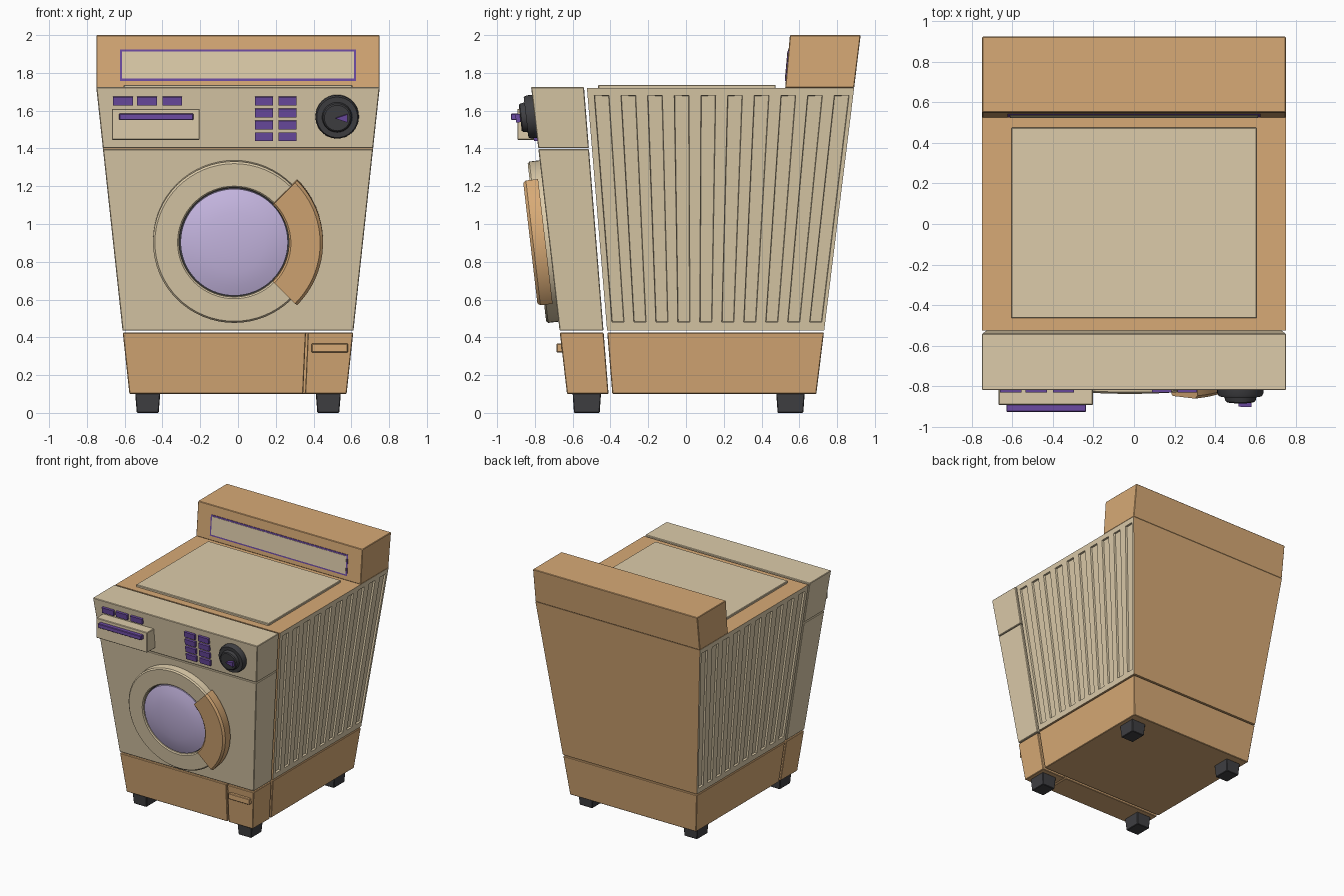
import bpy, bmesh
from math import sin, cos, pi, radians
from mathutils import Matrix, Vector

if "Cube" in bpy.data.objects:
    bpy.data.objects.remove(bpy.data.objects["Cube"])


def material(name, rgb):
    m = bpy.data.materials.new(name)
    m.diffuse_color = (*rgb, 1)
    m.use_nodes = True
    m.node_tree.nodes["Principled BSDF"].inputs["Base Color"].default_value = m.diffuse_color
    return m


BEIGE = material("beige", (0.72, 0.60, 0.40))
TAN = material("tan", (0.68, 0.40, 0.18))
PURPLE = material("purple", (0.15, 0.07, 0.36))
LILAC = material("lilac", (0.60, 0.50, 0.80))
DARK = material("dark", (0.05, 0.05, 0.055))


# Tapered outline of the machine as functions of height
def half(z): return 0.575 + 0.108 * (z - 0.1)
def neg(z): return -half(z)
def front(z): return -0.63 - 0.117 * (z - 0.1)
def front_back(z): return -0.41 - 0.080 * (z - 0.1)
def main_front(z): return -0.39 - 0.083 * (z - 0.1)
def back(z): return 0.69 + 0.1235 * (z - 0.1)


def finish(name, bm, mat, smooth=False, bevel=0):
    me = bpy.data.meshes.new(name)
    bm.to_mesh(me)
    bm.free()
    ob = bpy.data.objects.new(name, me)
    bpy.context.collection.objects.link(ob)
    me.materials.append(mat)
    if bevel:
        b = ob.modifiers.new("bevel", 'BEVEL')
        b.width, b.segments = bevel, 1
    if smooth:
        bpy.ops.object.select_all(action='DESELECT')
        bpy.context.view_layer.objects.active = ob
        ob.select_set(True)
        bpy.ops.object.shade_smooth_by_angle(angle=radians(35))
    return ob


def block(name, mat, z0, z1, x0, x1, y0, y1, bevel=0.004, no_sides=False):
    """Six-sided block; each side limit is a number or a function of z."""
    def at(v, z): return v(z) if callable(v) else v
    bm = bmesh.new()
    bot, top = [[bm.verts.new((at(x, z), at(y, z), z))
                 for x, y in ((x0, y0), (x1, y0), (x1, y1), (x0, y1))] for z in (z0, z1)]
    bm.faces.new(bot[::-1])
    bm.faces.new(top)
    for i in range(4):
        if no_sides and i in (1, 3):
            continue
        j = (i + 1) % 4
        bm.faces.new((bot[i], bot[j], top[j], top[i]))
    return finish(name, bm, mat, bevel=bevel)


def on_front(ob, x, z):
    """Lay an object on the slanted front: local Z points outward."""
    up = Vector((0, -0.117, 1)).normalized()
    out = Vector((1, 0, 0)).cross(up)
    m = Matrix((Vector((1, 0, 0)), up, out)).transposed().to_4x4()
    ob.matrix_world = Matrix.Translation((x, front(z), z)) @ m


def lathe(name, mat, profile, x, z, n=64, a0=0, a1=2 * pi):
    """Revolve a (radius, height) profile and place it on the front."""
    full = a1 - a0 > 6.28
    closed = profile[0][0] > 0
    bm = bmesh.new()
    rings = []
    for i in range(n if full else n + 1):
        a = a0 + (a1 - a0) * i / n
        rings.append([bm.verts.new((r * cos(a), r * sin(a), h)) for r, h in profile])
    m = len(profile)
    for i in range(n):
        p, q = rings[i], rings[(i + 1) % len(rings)]
        for k in range(m if closed else m - 1):
            l = (k + 1) % m
            bm.faces.new((p[k], q[k], q[l], p[l]))
    if not full:
        bm.faces.new(rings[0])
        bm.faces.new(rings[-1][::-1])
    bmesh.ops.remove_doubles(bm, verts=bm.verts, dist=1e-5)
    bmesh.ops.recalc_face_normals(bm, faces=bm.faces)
    ob = finish(name, bm, mat, smooth=True)
    on_front(ob, x, z)


def front_prism(name, mat, pts, x, z, d0, d1):
    """Extrude a flat outline outward from the front."""
    bm = bmesh.new()
    f = bm.faces.new([bm.verts.new((px, py, d0)) for px, py in pts])
    ext = bmesh.ops.extrude_face_region(bm, geom=[f])["geom"]
    bmesh.ops.translate(bm, vec=(0, 0, d1 - d0),
                        verts=[v for v in ext if isinstance(v, bmesh.types.BMVert)])
    bmesh.ops.recalc_face_normals(bm, faces=bm.faces)
    on_front(finish(name, bm, mat), x, z)


def side_panel(name, s):
    """Cabinet side with ten recessed tapering slots."""
    us = [0] + [c + d for c in [0.053 + i * 0.1004 for i in range(10)]
                for d in (-0.028, 0.028)] + [1]
    z0, z1 = 0.435, 1.72
    bm = bmesh.new()
    rows = []
    for v in (0, 0.035, 0.969, 1):
        z = z0 + (z1 - z0) * v
        rows.append([bm.verts.new((s * half(z), main_front(z) + u * (back(z) - main_front(z)), z))
                     for u in us])
    slots = []
    for r in range(3):
        for c in range(len(us) - 1):
            q = [rows[r][c], rows[r][c + 1], rows[r + 1][c + 1], rows[r + 1][c]]
            f = bm.faces.new(q if s > 0 else q[::-1])
            if r == 1 and c % 2:
                slots.append(f)
    bm.normal_update()
    bmesh.ops.inset_individual(bm, faces=slots, thickness=0.004, depth=-0.015)
    finish(name, bm, BEIGE)


# Main cabinet, slotted sides, lid
block("cabinet", TAN, 0.435, 1.72, neg, half, main_front, back, bevel=0, no_sides=True)
side_panel("right_side_panel", 1)
side_panel("left_side_panel", -1)
block("top_lid", BEIGE, 1.715, 1.737, -0.605, 0.605, -0.465, 0.475)

# Rear console with framed window
def console_front(z): return 0.525 + 0.09 * (z - 1.72)
block("rear_console", TAN, 1.72, 2.0, -0.75, 0.75, console_front, back)
block("console_window_frame", PURPLE, 1.757, 1.925, -0.625, 0.625,
      lambda z: console_front(z) - 0.004, lambda z: console_front(z) + 0.01, bevel=0)
block("console_window", BEIGE, 1.769, 1.913, -0.613, 0.613,
      lambda z: console_front(z) - 0.006, lambda z: console_front(z) + 0.01, bevel=0)

# Front panels
block("front_panel", BEIGE, 0.435, 1.396, neg, half, front, front_back)
block("control_panel", BEIGE, 1.402, 1.725, neg, half, front, front_back)

# Base and service flap
def split(z): return 0.345 + 0.045 * (z - 0.1)
block("base_rear", TAN, 0.1, 0.425, neg, half, main_front, back)
block("base_front", TAN, 0.1, 0.425, neg, split, front, front_back)
block("service_flap", TAN, 0.1, 0.425, lambda z: split(z) + 0.01, half, front, front_back)
block("flap_handle", TAN, 0.32, 0.367, 0.39, 0.582, -0.685, -0.64)

# Feet
for sx, side in ((-1, "left"), (1, "right")):
    for cy, end in ((-0.525, "front"), (0.553, "rear")):
        cx = sx * 0.478
        block(f"{end}_{side}_foot", DARK, 0, 0.103,
              lambda z: cx - 0.058 - 0.08 * z, lambda z: cx + 0.058 + 0.08 * z,
              lambda z: cy - 0.068 - 0.07 * z, lambda z: cy + 0.068 + 0.07 * z)

# Round door with domed glass and arc handle
DX, DZ = -0.02, 0.91
lathe("door_ring", BEIGE, [(0.292, -0.01), (0.43, -0.01), (0.43, 0.055), (0.42, 0.065),
                           (0.30, 0.065), (0.292, 0.058)], DX, DZ)
lathe("door_glass", LILAC, [(0, 0.095), (0.08, 0.093), (0.16, 0.086), (0.23, 0.074),
                            (0.284, 0.058), (0.284, 0)], DX, DZ)
lathe("door_gap", DARK, [(0, 0.03), (0.295, 0.03), (0.295, 0)], DX, DZ)
lathe("door_handle", TAN, [(0.29, 0.02), (0.47, 0.02), (0.47, 0.085), (0.455, 0.1),
                           (0.30, 0.1), (0.29, 0.092)], DX, DZ, 24, -pi / 4, pi / 4)

# Detergent drawer
block("drawer", BEIGE, 1.445, 1.61, -0.668, -0.203, -0.893, -0.75)
block("drawer_handle", PURPLE, 1.55, 1.585, -0.63, -0.236, -0.927, -0.88)


def button(name, cx, cz, w):
    pts = [(-w / 2, -0.0225), (w / 2, -0.0225), (w / 2, 0.0225), (-w / 2, 0.0225)]
    front_prism(name, PURPLE, pts, cx, cz, -0.01, 0.018)


# Buttons
for i, cx in enumerate((-0.608, -0.482, -0.348)):
    button(f"drawer_button_{i + 1}", cx, 1.652, 0.105)
for i in range(4):
    for j, cx in enumerate((0.137, 0.263)):
        button(f"program_button_{i + 1}_{j + 1}", cx, 1.652 - i * 0.063, 0.095)

# Program dial and pointer
lathe("dial", DARK, [(0, -0.01), (0.115, -0.01), (0.115, 0.03), (0.108, 0.045), (0.08, 0.045),
                     (0.075, 0.07), (0.068, 0.076), (0, 0.076)], 0.525, 1.57, 32)
front_prism("dial_pointer", PURPLE, [(-0.01, 0), (0.055, -0.022), (0.055, 0.022)],
            0.525, 1.57, 0.06, 0.1)
